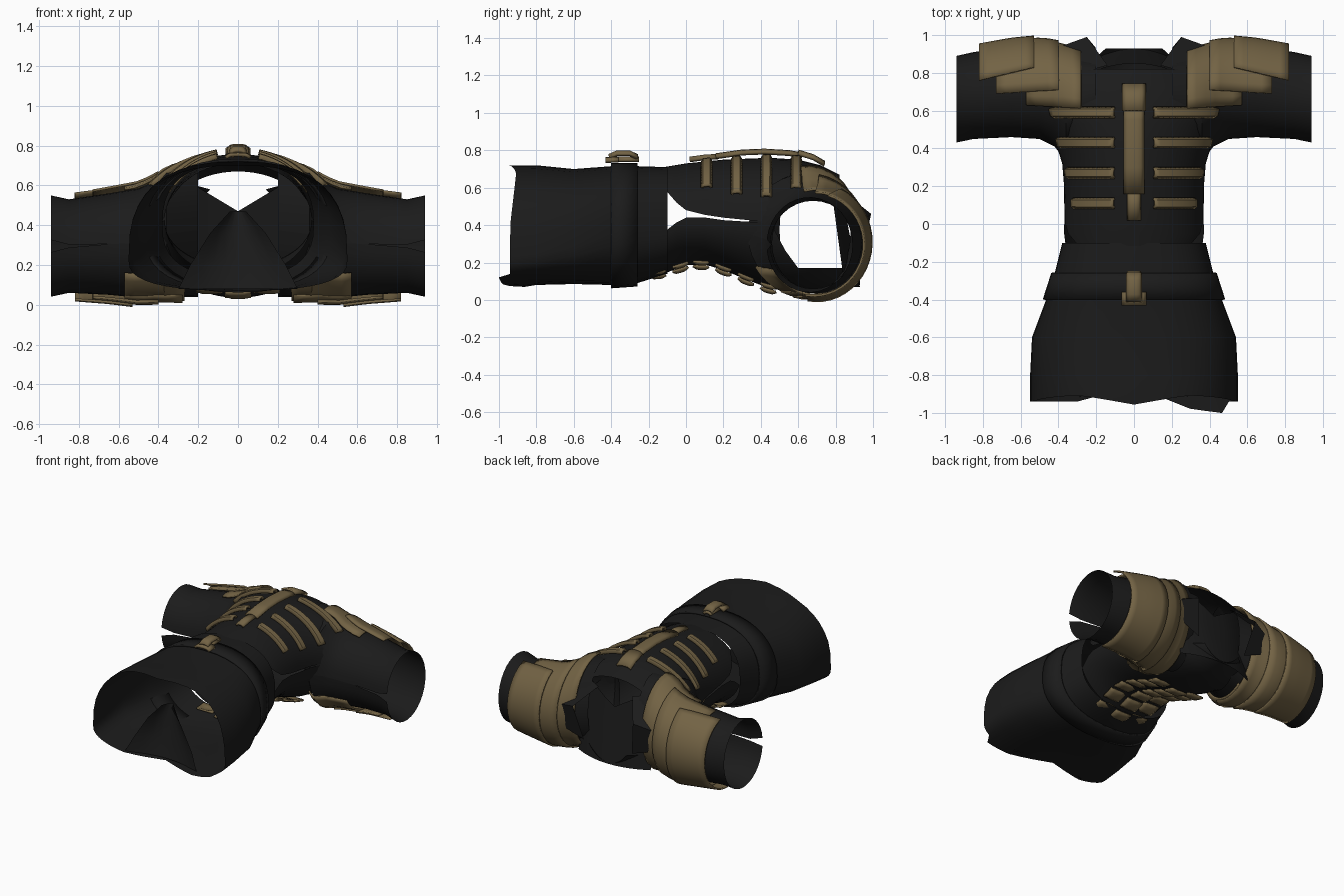
import bpy
from math import sin, cos, acos, asin, pi, radians

old = bpy.data.objects.get("Cube")
if old:
    bpy.data.objects.remove(old, do_unlink=True)


def material(name, col):
    m = bpy.data.materials.new(name)
    m.use_nodes = True
    m.diffuse_color = (*col, 1)
    b = m.node_tree.nodes["Principled BSDF"]
    b.inputs["Base Color"].default_value = (*col, 1)
    b.inputs["Roughness"].default_value = 0.8
    return m


CLOTH = material("black cloth", (0.011, 0.011, 0.011))
BRONZE = material("dull bronze", (0.17, 0.124, 0.058))
made = []


def sheet(name, rows, mat, closed=False, thick=0.0):
    """Skin a list of equally long point rows."""
    n = len(rows[0])
    faces = []
    for i in range(len(rows) - 1):
        for j in range(n if closed else n - 1):
            k = (j + 1) % n
            faces.append((i * n + j, i * n + k, (i + 1) * n + k, (i + 1) * n + j))
    me = bpy.data.meshes.new(name)
    me.from_pydata([p for r in rows for p in r], [], faces)
    me.materials.append(mat)
    ob = bpy.data.objects.new(name, me)
    bpy.context.collection.objects.link(ob)
    if thick:
        s = ob.modifiers.new("thickness", "SOLIDIFY")
        s.thickness, s.offset = thick, 0
    made.append(ob)
    return ob


def lerp(table, t):
    """Interpolate table rows by their first column."""
    for a, b in zip(table, table[1:]):
        if t <= b[0]:
            f = max(0, (t - a[0]) / (b[0] - a[0]))
            return [u + (v - u) * f for u, v in zip(a, b)]
    return list(table[-1])


def steps(a, b, n):
    return [a + (b - a) * i / n for i in range(n + 1)]


def power(v, p):
    return abs(v) ** p * (1 if v >= 0 else -1)


def body_point(ring, ang, off=0.0, p=1.0):
    y, hw, lo, hi, mid = ring
    s = power(sin(ang), p)
    z = mid + s * ((hi - mid if s > 0 else mid - lo) + off)
    return ((hw + off) * power(cos(ang), p), y, z)


# Trousers: y, half width, lowest z, highest z, z of the widest line
HIPS = [(-.94, .55, .07, .72, .22), (-.8, .55, .08, .72, .24), (-.6, .54, .085, .7, .28),
        (-.4, .465, .08, .715, .35), (-.26, .42, .09, .715, .38), (-.1, .38, .14, .71, .4)]
TURN = [2 * pi * i / 40 for i in range(40)]


def hem(x, y, z):
    """Hollow the hem between the legs and let the left leg hang lower."""
    middle = max(0, 1 - abs(x) / .3)
    if z < .25:
        return (x, y + .08 * middle - .13 * max(0, x) * (x < .5), z)
    return (x, y + (.035 - .05 * middle) * max(0, (z - .4) / .3), z)


rows = [[body_point(ring, a, 0, .78) for a in TURN] for ring in HIPS]
rows[0] = [hem(*p) for p in rows[0]]
sheet("trousers", rows, CLOTH, closed=True)
sheet("crotch", [[(x * w, y - .07 * x * x, z) for x in steps(-1, 1, 8)] for y, z, w in
                 [(-.78, .47, .04), (-.8, .36, .14), (-.82, .2, .24), (-.85, .08, .3)]], CLOTH)
sheet("belt", [[body_point(lerp(HIPS, y), a, .012, .85) for a in TURN]
               for y in steps(-.4, -.26, 2)], CLOTH, closed=True, thick=.012)

# Shirt body, split along the sides into a front and a back shell
TORSO = [(-.12, .37, .14, .71, .42), (0, .37, .185, .73, .42), (.1, .37, .19, .74, .42),
         (.2, .37, .16, .75, .42), (.32, .38, .11, .755, .42), (.45, .42, .06, .76, .42),
         (.6, .5, .04, .75, .42), (.72, .45, .035, .72, .42), (.82, .36, .04, .67, .42),
         (.93, .22, .08, .6, .42)]
# y, lower edge of the front shell, upper edge of the back shell
SEAM = [(-.12, .6, .36), (-.05, .52, .415), (0, .48, .435), (.1, .455, .435), (.2, .44, .425),
        (.4, .42, .415), (.47, .45, .38), (.58, .58, .17), (1, .58, .17)]
front, back = [], []
for y in (-.12, -.05, 0, .1, .2, .32, .4, .47, .53, .6, .72, .82, .93):
    ring = lerp(TORSO, y)
    _, upper, lower = lerp(SEAM, y)
    a = asin((upper - .42) / (ring[3] - .42))
    b = asin((lower - .42) / (.42 - ring[2]))
    front.append([body_point(ring, t) for t in steps(a, pi - a, 24)])
    back.append([body_point(ring, t) for t in steps(b, -b - pi, 24)])
sheet("shirt_front", front[:-1], CLOTH)
sheet("shirt_back", back, CLOTH)
# Back of the neck, rising to a V
sheet("collar_back", [[(x, .93 - .9 * x * x - .08 * t, .07 + t * (.4 + .6 * abs(x)))
                       for x in steps(-.3, .3, 8)] for t in steps(0, 1, 3)], CLOTH)

# Sleeves: x, lowest y, highest y, lowest z, highest z
ARM = [(.2, .5, .88, .04, .71), (.36, .33, .92, .04, .67), (.42, .41, .94, .04, .62),
       (.5, .45, .95, .035, .585), (.65, .46, .94, .05, .56), (.85, .45, .91, .06, .53),
       (.94, .43, .89, .04, .55)]


def arm_point(x, ang, off=0.0):
    x, y0, y1, z0, z1 = lerp(ARM, x)
    return (x, (y0 + y1) / 2 + ((y1 - y0) / 2 + off) * cos(ang),
            (z0 + z1) / 2 + ((z1 - z0) / 2 + off) * sin(ang))


def edge_angle(x, y, off):
    """Angle on the upper side of the arm where it reaches a given y."""
    _, y0, y1, _, _ = lerp(ARM, x)
    return acos((y - (y0 + y1) / 2) / ((y1 - y0) / 2 + off))


def mirrored(pts, side):
    return [(side * x, y, z) for x, y, z in pts]


# Layered shoulder plates: name, inner x, outer x, offset, front edge y inside and outside,
# back angle
PLATES = [("outer_shoulder_plate", .53, .82, .036, .83, .76, -100),
          ("middle_shoulder_plate", .4, .73, .026, .71, .69, -106),
          ("inner_shoulder_plate", .28, .57, .018, .612, .63, -115)]
for side, word in ((1, "left"), (-1, "right")):
    sleeve = []
    for x in [r[0] for r in ARM]:
        gap = .12 if x > .9 else .03 if x > .8 else 0  # notch in the armpit seam
        sleeve.append(mirrored([arm_point(x, a) for a in steps(gap - pi, pi - gap, 32)], side))
    sheet(word + "_sleeve", sleeve, CLOTH)
    for name, x0, x1, off, ya, yb, a1 in PLATES:
        rows = []
        for t in steps(0, 1, 6):
            x = x0 + (x1 - x0) * t
            lift = off + .008 * (1 - t)
            a0 = edge_angle(x, ya + (yb - ya) * t, lift)
            rows.append(mirrored([arm_point(x, a, lift) for a in steps(a0, radians(a1), 20)], side))
        sheet(f"{word}_{name}", rows, BRONZE, thick=.012)
    rows = [mirrored([arm_point(x, radians(a), .016) for a in steps(-60, -148, 10)], side)
            for x in steps(.27, .57, 6)]
    sheet(word + "_shoulder_blade_plate", rows, BRONZE, thick=.012)
    flap = [[(.14, .84, .58), (.36, .78, .64)], [(.25, .99, .46), (.39, .94, .42)],
            [(.2, .93, .2), (.34, .94, .25)]]
    sheet(word + "_collar_flap", [mirrored(r, side) for r in flap], CLOTH)

    # Rib bars curving from the breastbone to the flank
    for i, (y, low) in enumerate([(.11, 33), (.27, 25), (.43, 22), (.59, 31)]):
        rows = []
        for dy, off in ((-.025, .008), (-.015, .026), (.015, .026), (.025, .008)):
            ring = lerp(TORSO, y + dy)
            ring[0] = y + dy
            rows.append(mirrored([body_point(ring, a, off) for a in
                                  steps(radians(low), acos(.1 / ring[1]), 12)], side))
        sheet(f"{word}_rib_{i + 1}", rows, BRONZE, thick=.014)


def strip(name, path, half, crown=.015, thick=.018):
    """Domed strip running along y through (y, z) points."""
    sheet(name, [[(half * t, y, z - crown * t ** 4) for t in steps(-1, 1, 6)]
                 for y, z in path], BRONZE, thick=thick)


strip("breastbone_bar", [(.16, .775), (.3, .795), (.42, .8), (.55, .792), (.62, .78)], .05)
strip("breastbone_top", [(.6, .795), (.68, .77), (.74, .735)], .058)
strip("breastbone_tip", [(.02, .757), (.1, .768), (.17, .772)], .03)
strip("buckle_plate", [(-.43, .755), (-.36, .758)], .062)
strip("buckle_base", [(-.37, .757), (-.25, .757)], .03)
strip("buckle_tongue", [(-.41, .772), (-.37, .79), (-.3, .79), (-.26, .77)], .036)


# Spine pads in three columns down the back
def pad(name, cx, y, z, half, slope):
    rows = [[(cx + half * t, y + d, z + slope * d + .012 * max(abs(t), abs(d) / .042) ** 4)
             for t in steps(-1, 1, 4)] for d in steps(-.042, .042, 4)]
    sheet(name, rows, BRONZE, thick=.014)


for i, y in enumerate((-.15, -.03, .08, .2, .32, .44)):
    z = lerp(TORSO, y)[2]
    slope = (lerp(TORSO, y + .05)[2] - lerp(TORSO, y - .05)[2]) / .1
    pad(f"spine_pad_{i + 1}", 0, y, z - .022, .065, slope)
    for side, word in ((1, "left"), (-1, "right")):
        pad(f"{word}_back_pad_{i + 1}", side * .145, y, z + .002, .065, slope)

# Smooth shading with crisp edges
bpy.ops.object.select_all(action="DESELECT")
for ob in made:
    ob.select_set(True)
bpy.context.view_layer.objects.active = made[0]
bpy.ops.object.shade_smooth_by_angle(angle=radians(35))
